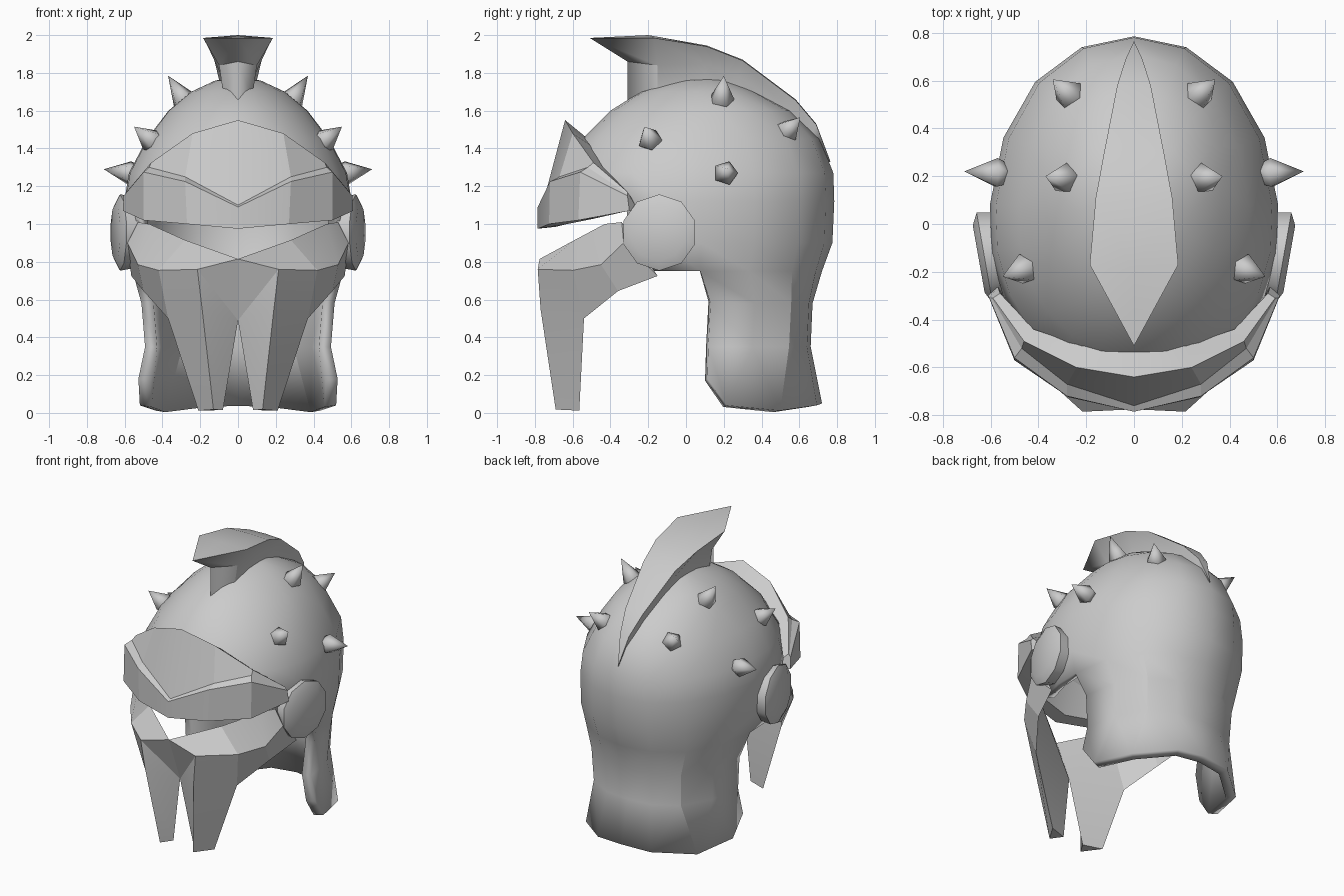
import bpy, bmesh
from math import sin, cos, radians, pi
from mathutils import Vector

if "Cube" in bpy.data.objects:
    bpy.data.objects.remove(bpy.data.objects["Cube"])


def finish(name, bm, thick=0.0, angle=28):
    bmesh.ops.remove_doubles(bm, verts=bm.verts, dist=0.0005)
    bmesh.ops.recalc_face_normals(bm, faces=bm.faces)
    bm.normal_update()
    ref = Vector((0, 0, 0.9))
    if thick and sum(f.normal.dot(f.calc_center_median() - ref) for f in bm.faces) < 0:
        bmesh.ops.reverse_faces(bm, faces=bm.faces)
    me = bpy.data.meshes.new(name)
    bm.to_mesh(me)
    bm.free()
    ob = bpy.data.objects.new(name, me)
    bpy.context.collection.objects.link(ob)
    m = ob.modifiers.new("mirror", 'MIRROR')
    m.merge_threshold = 0.001
    if thick:
        s = ob.modifiers.new("thickness", 'SOLIDIFY')
        s.thickness, s.offset = thick, -1
    bpy.ops.object.select_all(action='DESELECT')
    ob.select_set(True)
    bpy.context.view_layer.objects.active = ob
    bpy.ops.object.shade_smooth_by_angle(angle=radians(angle))
    return ob


def loft(rows, wrap=False, cap=False):
    bm = bmesh.new()
    g = [[bm.verts.new(p) for p in r] for r in rows]
    for a, b in zip(g, g[1:]):
        n = min(len(a), len(b))
        for j in range(n if wrap else n - 1):
            k = (j + 1) % n
            q = []  # skip repeated points so tapered ends become triangles
            for v in (a[j], a[k], b[k], b[j]):
                if all((v.co - w.co).length > 1e-4 for w in q):
                    q.append(v)
            if len(q) > 2:
                bm.faces.new(q)
    if cap:
        bm.faces.new(g[-1])
    return bm


# Dome and neck shell: half rings running from the back to the front
cols = [0, 21, 42, 63, 84, 100, 116, 132, 148, 164, 180]


def ring(z, ax, yf, yb, angles, full=0.0):
    c = 0.12 if z > 1.5 else 0.0
    out = []
    for a in angles:
        t = radians(a)
        r = yb - c if cos(t) > 0 else c - yf
        k = 1 + full * sin(2 * t) ** 2 if a < 90 else 1
        out.append((0 if a in (0, 180) else ax * k * sin(t), c + r * k * cos(t), z))
    return out


bottom = [(x, y, z) for (x, y, _), z in zip(ring(0, .53, 0, .72, [0, 22, 50, 73, 81], .08),
                                           (.05, .04, .012, .04, .18))]
rows = [bottom,
        ring(0.35, 0.495, 0, 0.66, [a * 0.95 for a in cols[:5]], .08),
        ring(0.58, 0.515, 0, 0.67, [a * 0.94 for a in cols[:5]], .08),
        ring(0.75, 0.56, -0.66, 0.72, cols[:7], .05),
        ring(0.9, 0.595, -0.7, 0.775, cols[:7], .03),
        ring(1.12, 0.605, -0.72, 0.785, cols, .02),
        ring(1.27, 0.58, -0.66, 0.78, cols, .02),
        ring(1.45, 0.485, -0.55, 0.71, cols, .01),
        ring(1.6, 0.37, -0.40, 0.56, cols),
        ring(1.7, 0.25, -0.24, 0.37, cols),
        ring(1.76, 0.12, -0.05, 0.22, cols),
        [(0, 0.12, 1.775)] * 11]
finish("helmet_shell", loft(rows), thick=0.065)

# Brow visor: closed section with a small ledge, swept from the centre to the side
brow = [
    [(0, -.53, 1.46), (0, -.64, 1.55), (0, -.76, 1.10), (0, -.785, 1.09), (0, -.785, .975), (0, -.69, .985)],
    [(.22, -.51, 1.42), (.24, -.60, 1.48), (.28, -.67, 1.25), (.28, -.72, 1.225), (.27, -.725, 1.0), (.24, -.63, 1.0)],
    [(.42, -.44, 1.30), (.46, -.49, 1.325), (.47, -.52, 1.30), (.50, -.56, 1.275), (.50, -.57, 1.02), (.46, -.48, 1.03)],
    [(.56, -.29, 1.14), (.59, -.31, 1.17), (.595, -.31, 1.16), (.605, -.31, 1.15), (.61, -.30, 1.07), (.57, -.26, 1.08)]]
finish("brow_visor", loft(brow, wrap=True, cap=True), angle=15)

# Cheek guard: closed wedge with eye ledge, nose facet and pointed lower plate
P = dict(
    a0=(.53, -.34, 1.01), a1=(.47, -.43, 1.0), a2=(.28, -.59, .915), n=(0, -.775, .815),
    b0=(.585, -.33, .90), b1=(.53, -.45, .785), b2=(.42, -.60, .755), b3=(.215, -.785, .76),
    c0=(.565, -.15, .725), c1=(.50, -.36, .645), c2=(.37, -.54, .50), c3=(.19, -.77, .55),
    d2=(.21, -.565, .012), d3=(.13, -.69, .018), tip=(0, -.65, .49), e2=(.08, -.61, .015))
bm = bmesh.new()
V = {k: bm.verts.new(p) for k, p in P.items()}
for f in ("a0 a1 b1 b0", "a1 a2 b2 b1", "a2 n b3 b2", "b0 b1 c1 c0", "b1 b2 c2 c1",
          "b2 b3 c3 c2", "c2 c3 d3 d2", "n tip b3", "b3 tip c3", "c3 tip e2 d3",
          "c2 d2 e2 tip", "d2 d3 e2", "a0 c0 c1 a1", "a1 c1 c2 a2", "a2 c2 tip n", "a0 b0 c0"):
    bm.faces.new([V[k] for k in f.split()])
finish("cheek_guard", bm, angle=15)

# Crest: flat diamond top tapering down to the dome
crest = [
    [(0, -.51, 1.985), (0, -.51, 1.985), (0, -.31, 1.86), (0, -.31, 1.63)],
    [(0, -.2, 2.0), (.185, -.17, 1.985), (.10, -.15, 1.84), (.075, -.15, 1.67)],
    [(0, .11, 1.945), (.16, .11, 1.94), (.10, .10, 1.85), (.08, .10, 1.72)],
    [(0, .30, 1.87), (.125, .30, 1.865), (.085, .28, 1.78), (.07, .26, 1.66)],
    [(0, .58, 1.66), (.07, .58, 1.655), (.06, .54, 1.60), (.05, .50, 1.52)],
    [(0, .69, 1.53), (.035, .69, 1.525), (.03, .66, 1.47), (.02, .63, 1.42)],
    [(0, .765, 1.33), (0, .765, 1.33), (0, .73, 1.32), (0, .73, 1.32)]]
finish("crest", loft(crest))

# Ear discs: ten-sided lenses, turned slightly forward
N = 10
rings = [[(d, r * cos(2 * pi * (k + .5) / N), r * sin(2 * pi * (k + .5) / N)) for k in range(N)]
         for d, r in ((-.06, .19), (.01, .202), (.035, .15))]
bm = loft(rings, wrap=True, cap=True)
bm.faces.new(list(bm.verts)[:N])
t = radians(-10)
for v in bm.verts:
    x, y, z = v.co
    v.co = (.615 + x * cos(t) - y * sin(t), -.14 + x * sin(t) + y * cos(t), .955 + z)
finish("ear_disc", bm, angle=60)

# Spikes: five-sided cones pointing away from the dome
spikes = [((.29, .19, 1.66), (.37, .20, 1.785)), ((.46, -.19, 1.445), (.55, -.22, 1.515)),
          ((.575, .21, 1.27), (.71, .22, 1.29)), ((.27, .54, 1.495), (.34, .605, 1.565))]
for i, (base, tip) in enumerate(spikes):
    base, tip = Vector(base), Vector(tip)
    q = (tip - base).to_track_quat('Z', 'Y')
    bm = bmesh.new()
    loops = [[bm.verts.new(base + q @ Vector((r * cos(2 * pi * k / 5), r * sin(2 * pi * k / 5), h)))
              for k in range(5)] for r, h in ((.045, -.05), (.066, 0))]
    point = bm.verts.new(tip)
    bm.faces.new(loops[0])
    for k in range(5):
        m = (k + 1) % 5
        bm.faces.new((loops[0][k], loops[0][m], loops[1][m], loops[1][k]))
        bm.faces.new((loops[1][k], loops[1][m], point))
    finish("spike_%d" % (i + 1), bm, angle=75)
